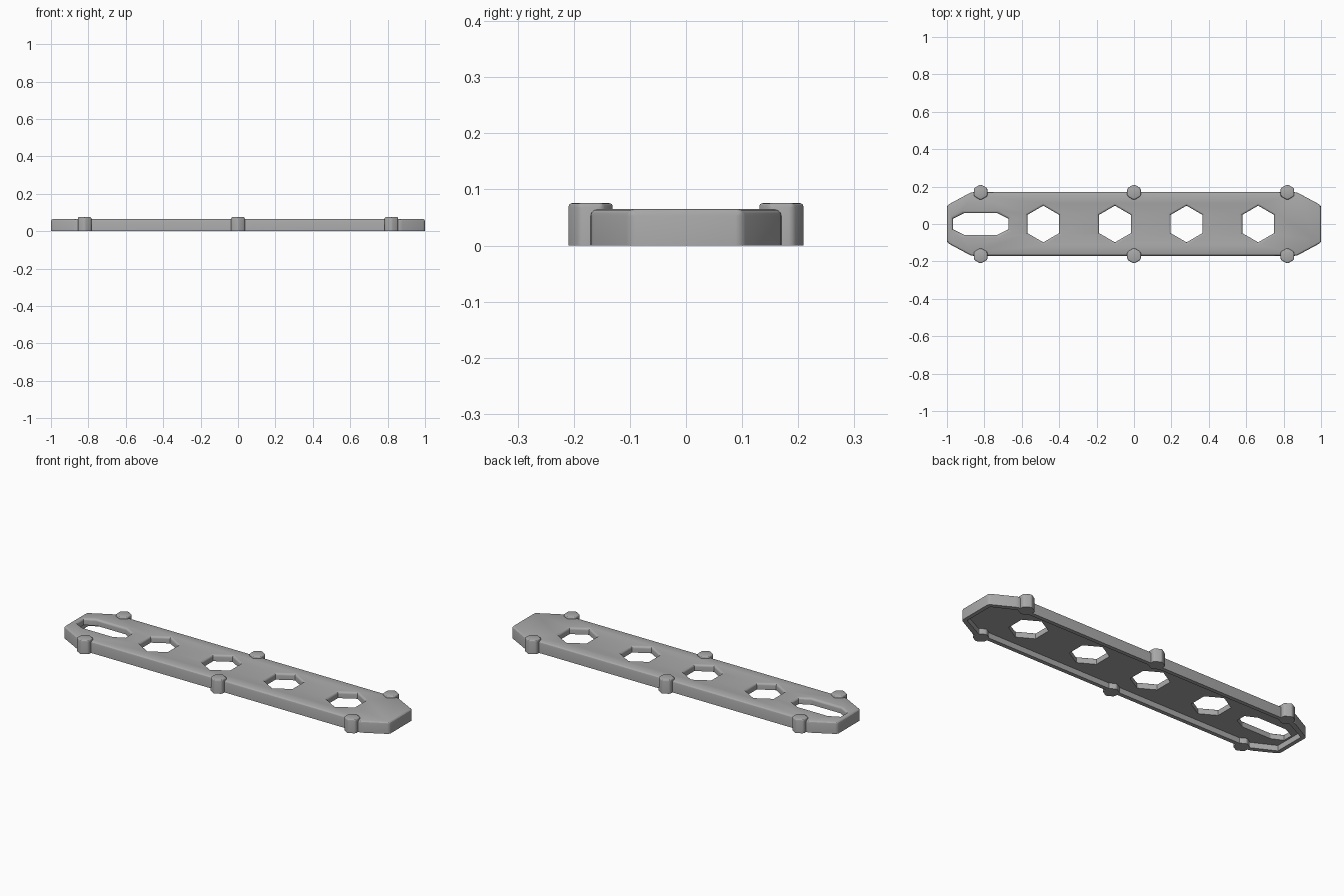
import bpy, bmesh, math

if "Cube" in bpy.data.objects:
    bpy.data.objects.remove(bpy.data.objects["Cube"])

grey = bpy.data.materials.new("mid grey")
grey.use_nodes = True
colour = (0.4, 0.4, 0.4, 1)
grey.diffuse_color = colour
grey.node_tree.nodes["Principled BSDF"].inputs["Base Color"].default_value = colour

HEIGHT, STUD_HEIGHT, RECESS = 0.065, 0.076, 0.03
ROUND = 0.012


def hexagon(radius, cx=0, cy=0):
    """Hexagon with points toward +y and -y."""
    return [(cx + radius * math.sin(i * math.pi / 3),
             cy - radius * math.cos(i * math.pi / 3)) for i in range(6)][::1]


def octagon(x, y, cut_x, cut_y, cx=0):
    """Rectangle of half size x, y with its corners cut off."""
    quarter = [(x, y - cut_y), (x - cut_x, y)]
    half = quarter + [(-a, b) for a, b in reversed(quarter)]
    return [(cx + a, b) for a, b in half] + [(cx - a, -b) for a, b in half]


def make(name, bm):
    bmesh.ops.recalc_face_normals(bm, faces=bm.faces)
    mesh = bpy.data.meshes.new(name)
    bm.to_mesh(mesh)
    bm.free()
    mesh.materials.append(grey)
    obj = bpy.data.objects.new(name, mesh)
    bpy.context.collection.objects.link(obj)
    return obj


def loft(name, rings, bevel=0):
    """Stack outlines given as (points, z); optionally round all but the base."""
    bm = bmesh.new()
    loops = [[bm.verts.new((x, y, z)) for x, y in pts] for pts, z in rings]
    for low, high in zip(loops, loops[1:]):
        for i in range(len(low)):
            j = (i + 1) % len(low)
            bm.faces.new((low[i], low[j], high[j], high[i]))
    bm.faces.new(loops[0][::-1])
    bm.faces.new(loops[-1])
    if bevel:
        base = rings[0][1]
        edges = [e for e in bm.edges if any(v.co.z > base + 0.001 for v in e.verts)]
        bmesh.ops.bevel(bm, geom=edges, offset=bevel, segments=3, profile=0.5,
                        affect='EDGES')
    return make(name, bm)


def flared(name, outline):
    """Hole cutter whose mouth opens out with a rounded lip."""
    rings = [(outline(0), -0.1)]
    for i in range(5):
        a = i * math.pi / 8
        rings.append((outline(ROUND * (1 - math.cos(a))),
                      HEIGHT - ROUND + ROUND * math.sin(a)))
    rings.append((outline(ROUND), HEIGHT + 0.1))
    return loft(name, rings)


def smooth(obj):
    bpy.ops.object.select_all(action='DESELECT')
    obj.select_set(True)
    bpy.context.view_layer.objects.active = obj
    bpy.ops.object.shade_smooth_by_angle(angle=math.radians(25))


# Plate with cut corners and rounded upper edges
plate = loft("plate", [(octagon(1, 0.17, 0.13, 0.07), 0),
                       (octagon(1, 0.17, 0.13, 0.07), HEIGHT)], ROUND)

# Hollow underside, slot and four hexagonal holes
inner = octagon(0.978, 0.148, 0.122, 0.062)
cutters = [loft("recess_cutter", [(inner, -0.1), (inner, RECESS)]),
           flared("slot_cutter", lambda g: octagon(0.148 + g, 0.058 + g, 0.06, 0.03, -0.82))]
for n in range(4):
    cx = -0.485 + 0.383 * n
    cutters.append(flared("hole_cutter", lambda g: hexagon(0.098 + g * 1.15, cx)))

bpy.context.view_layer.objects.active = plate
for cutter in cutters:
    mod = plate.modifiers.new("cut", 'BOOLEAN')
    mod.operation, mod.solver, mod.object = 'DIFFERENCE', 'EXACT', cutter
    bpy.ops.object.modifier_apply(modifier=mod.name)
    bpy.data.objects.remove(cutter)
smooth(plate)

# Six hexagonal studs along the long sides
for side, sign in (("front", -1), ("back", 1)):
    for place, x in (("right", -0.82), ("middle", 0), ("left", 0.82)):
        pts = hexagon(0.042, x, sign * 0.17)
        smooth(loft(f"{side}_{place}_stud", [(pts, 0), (pts, STUD_HEIGHT)], 0.008))
